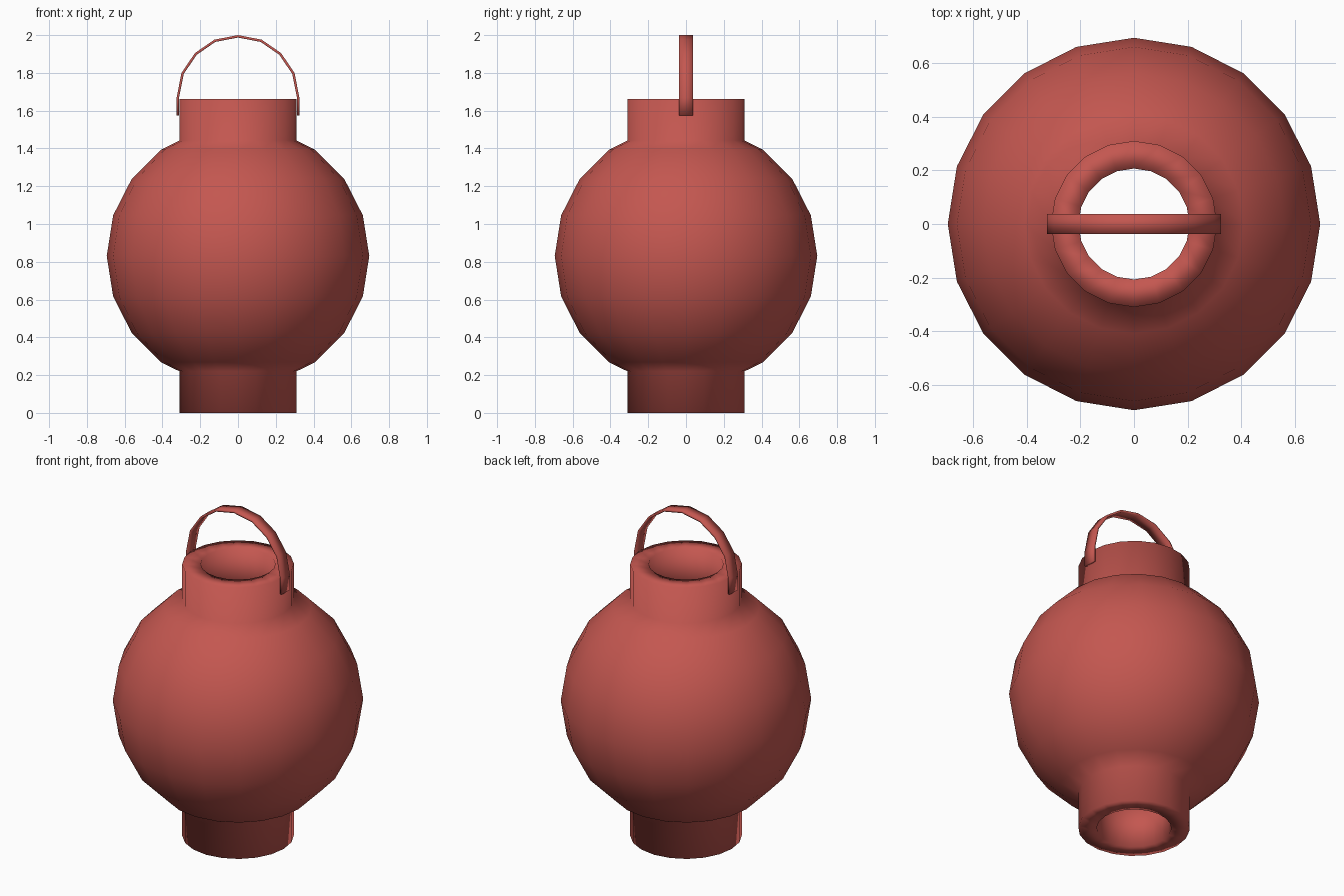
import bpy, bmesh, math

if "Cube" in bpy.data.objects:
    bpy.data.objects.remove(bpy.data.objects["Cube"])

SIDES = 20
red = bpy.data.materials.new("lantern red")
red.diffuse_color = (0.55, 0.095, 0.08, 1)
red.use_nodes = True
red.node_tree.nodes["Principled BSDF"].inputs["Base Color"].default_value = red.diffuse_color


def finish(name, bm):
    bmesh.ops.recalc_face_normals(bm, faces=bm.faces)
    mesh = bpy.data.meshes.new(name)
    bm.to_mesh(mesh)
    bm.free()
    mesh.materials.append(red)
    for p in mesh.polygons:
        p.use_smooth = True
    ob = bpy.data.objects.new(name, mesh)
    bpy.context.collection.objects.link(ob)
    return ob


def bridge_loops(bm, loops):
    # skin a closed sequence of closed loops
    for a, b in zip(loops, loops[1:] + loops[:1]):
        n = len(a)
        for i in range(n):
            j = (i + 1) % n
            bm.faces.new((a[i], a[j], b[j], b[i]))


# Lantern body: hollow globe with an open neck and foot
CZ, R, T = 0.831, 0.695, 0.1


def globe(r):
    return [(r * math.cos(math.radians(a)), CZ + r * math.sin(math.radians(a)))
            for a in range(-54, 55, 18)]


outer = [(0.31, 0), (0.31, 0.22)] + globe(R) + [(0.31, 1.442), (0.31, 1.662)]
inner = [(0.207, 0), (0.207, 0.27)] + globe(R - T) + [(0.207, 1.392), (0.207, 1.662)]
profile = outer + inner[::-1]

bm = bmesh.new()
rings = []
for r, z in profile:
    rings.append([bm.verts.new((r * math.cos(math.tau * i / SIDES),
                                r * math.sin(math.tau * i / SIDES), z))
                  for i in range(SIDES)])
bridge_loops(bm, rings)
finish("lantern_body", bm)

# Carrying handle: thin flat strap bent over the neck
half = [(0.325, 1.575), (0.325, 1.67), (0.299, 1.80), (0.228, 1.905), (0.125, 1.976)]
path = half + [(0, 2.0)] + [(-x, z) for x, z in half[::-1]]
W, TH = 0.038, 0.013
bm = bmesh.new()
sections = []
for k, (x, z) in enumerate(path):
    # inward direction towards the arch centre, level on the straight legs
    dx, dz = -x, min(0, 1.67 - z)
    d = math.hypot(dx, dz)
    ix, iz = x + dx / d * TH, z + dz / d * TH
    sections.append([bm.verts.new(c) for c in
                     ((x, -W, z), (x, W, z), (ix, W, iz), (ix, -W, iz))])
for a, b in zip(sections, sections[1:]):
    for i in range(4):
        j = (i + 1) % 4
        bm.faces.new((a[i], a[j], b[j], b[i]))
bm.faces.new(sections[0])
bm.faces.new(sections[-1])
finish("carry_handle", bm)
